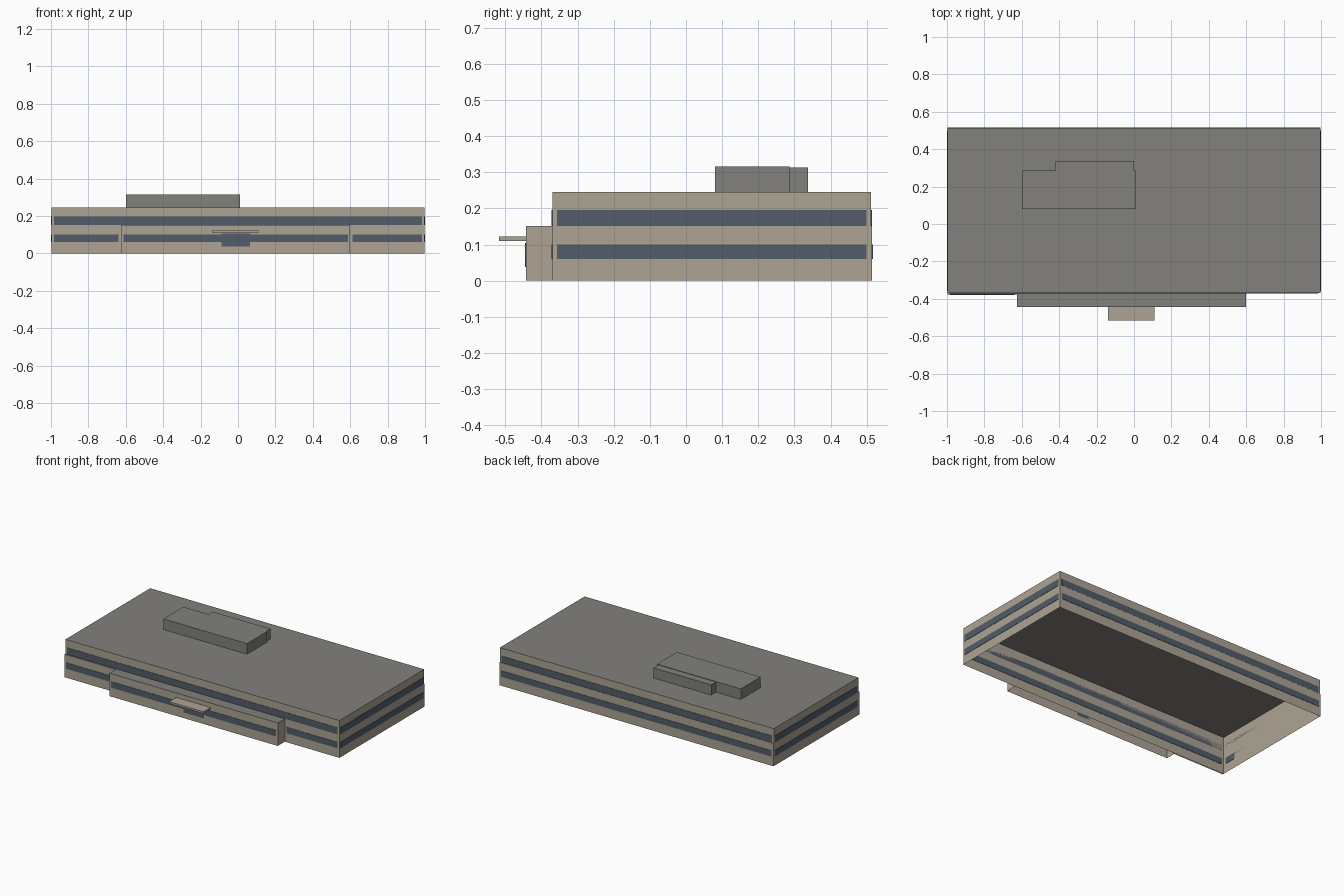
import bpy, bmesh

cube = bpy.data.objects.get("Cube")
if cube:
    bpy.data.objects.remove(cube, do_unlink=True)


def material(name, rgb):
    m = bpy.data.materials.new(name)
    m.use_nodes = True
    m.diffuse_color = (*rgb, 1)
    m.node_tree.nodes["Principled BSDF"].inputs["Base Color"].default_value = (*rgb, 1)
    return m


STONE = material("tan stone", (0.413, 0.371, 0.296))
ROOF = material("grey roofing", (0.223, 0.220, 0.202))
GLASS = material("blue glass", (0.084, 0.107, 0.144))


def box(name, x, y, z, mats, open_sides=()):
    """Box from ranges; a second material covers the top, open_sides are left out."""
    bm = bmesh.new()
    bmesh.ops.create_cube(bm, size=1)
    for v in bm.verts:
        v.co = [r[0] if c < 0 else r[1] for c, r in zip(v.co, (x, y, z))]
    bm.normal_update()
    for f in bm.faces:
        f.material_index = int(len(mats) > 1 and f.normal.z > 0.5)
    gone = [f for f in bm.faces
            if ("bottom" in open_sides and f.normal.z < -0.5)
            or ("back" in open_sides and f.normal.y > 0.5)
            or ("front" in open_sides and f.normal.y < -0.5)]
    bmesh.ops.delete(bm, geom=gone, context='FACES')
    mesh = bpy.data.meshes.new(name)
    bm.to_mesh(mesh)
    bm.free()
    for m in mats:
        mesh.materials.append(m)
    obj = bpy.data.objects.new(name, mesh)
    bpy.context.collection.objects.link(obj)
    return obj


# Building shells, open underneath
FRONT, BACK, TOP, STOREY = -0.37, 0.512, 0.246, 0.151
WING, HALL = -0.378, -0.443
BODY = (STONE, ROOF)
box("main_building", (-0.998, 0.998), (FRONT, BACK), (0, TOP), BODY, ("bottom",))
box("right_wing_front", (-0.998, -0.62), (WING, FRONT), (0, STOREY), BODY, ("bottom", "back"))
box("entrance_hall", (-0.625, 0.6), (HALL, FRONT), (0, STOREY), BODY, ("bottom", "back"))
box("back_lower_wall", (-0.998, 0.998), (BACK, 0.515), (0, STOREY), BODY, ("bottom", "front"))

# Rooftop plant rooms
box("roof_plant_room", (-0.6, 0.01), (0.08, 0.287), (TOP, 0.316), (ROOF,), ("bottom",))
box("roof_plant_annex", (-0.42, 0.0), (0.2, 0.337), (TOP, 0.313), (ROOF,), ("bottom",))

# Entrance canopy and door
box("entrance_canopy", (-0.14, 0.11), (-0.517, HALL), (0.11, 0.122), (STONE,))
T = 0.002
box("entrance_door", (-0.087, 0.063), (HALL - T, HALL), (0.038, 0.105), (GLASS,))

# Window bands
LOW, HIGH = (0.06, 0.10), (0.152, 0.196)
LONG, SIDE = (-0.985, 0.985), (-0.357, 0.5)
box("front_upper_windows", LONG, (FRONT - T, FRONT), HIGH, (GLASS,))
for name, x, y in (("right_wing_windows", (-0.985, -0.638), WING),
                   ("hall_windows", (-0.612, 0.587), HALL),
                   ("left_wing_windows", (0.613, 0.985), FRONT)):
    box(name, x, (y - T, y), LOW, (GLASS,))
for level, z, y in (("lower", LOW, 0.515), ("upper", HIGH, BACK)):
    box(f"back_{level}_windows", LONG, (y, y + T), z, (GLASS,))
    box(f"left_{level}_windows", (0.998, 1.0), SIDE, z, (GLASS,))
    box(f"right_{level}_windows", (-1.0, -0.998), SIDE, z, (GLASS,))

# Window band seen from inside
box("inner_front_windows", LONG, (FRONT, FRONT + T), LOW, (GLASS,))
box("inner_corner_window", (-0.998, -0.996), (-0.35, -0.27), LOW, (GLASS,))
